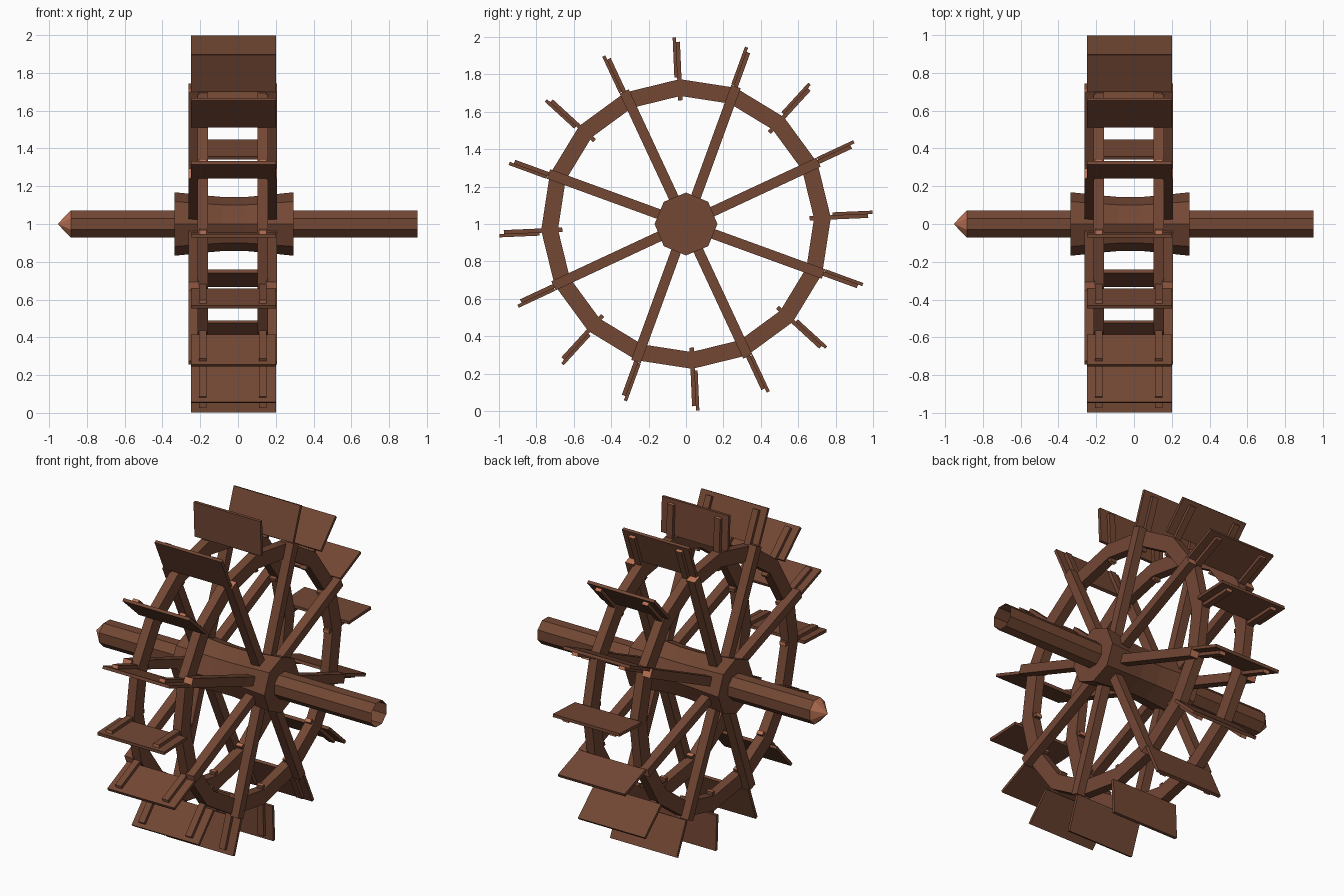
import bpy, bmesh, math
from mathutils import Matrix, Vector

cube = bpy.data.objects.get("Cube")
if cube:
    bpy.data.objects.remove(cube, do_unlink=True)


def material(name, rgb):
    mat = bpy.data.materials.new(name)
    mat.use_nodes = True
    colour = (*rgb, 1.0)
    mat.diffuse_color = colour
    bsdf = mat.node_tree.nodes["Principled BSDF"]
    bsdf.inputs["Base Color"].default_value = colour
    bsdf.inputs["Roughness"].default_value = 0.9
    return mat


BROWN = material("brown wood", (0.17, 0.063, 0.034))
END_GRAIN = material("light end grain", (0.5, 0.17, 0.09))

CENTRE = -0.0285      # middle of the wheel along the axle
AXIS_Z = 1.0
FIRST = math.radians(2.5)
COUNT = 16
STEP = math.tau / COUNT


def finish(bm, name, is_end=None):
    """Turn a bmesh into a mesh, colouring the faces picked by is_end."""
    bmesh.ops.recalc_face_normals(bm, faces=bm.faces)
    bm.normal_update()
    for f in bm.faces:
        f.material_index = int(bool(is_end and is_end(f)))
    mesh = bpy.data.meshes.new(name)
    mesh.materials.append(BROWN)
    mesh.materials.append(END_GRAIN)
    bm.to_mesh(mesh)
    bm.free()
    return mesh


def place(mesh, name, x=0.0, angle=0.0):
    obj = bpy.data.objects.new(name, mesh)
    obj.location = (x, 0, AXIS_Z)
    obj.rotation_euler = (angle, 0, 0)
    bpy.context.scene.collection.objects.link(obj)


def beam(name, width, r_in, r_out, t_in, t_out, end_grain=True):
    """Box pointing along +y (radial), with z as the tangential direction."""
    bm = bmesh.new()
    size = Vector((width, r_out - r_in, t_out - t_in))
    centre = Vector((0, (r_in + r_out) / 2, (t_in + t_out) / 2))
    bmesh.ops.create_cube(bm, size=1, matrix=Matrix.LocRotScale(centre, None, size))
    return finish(bm, name, lambda f: end_grain and abs(f.normal.y) > 0.9)


def lathe(name, profile, sides, phase, closed=False, is_end=None):
    """Sweep (x, radius) points around the x axis."""
    bm = bmesh.new()
    loops = []
    for x, r in profile:
        angles = [phase + math.tau * i / sides for i in range(sides)]
        loops.append([bm.verts.new((x, r * math.cos(a), r * math.sin(a))) for a in angles])
    pairs = list(zip(loops, loops[1:]))
    if closed:
        pairs.append((loops[-1], loops[0]))
    for a, b in pairs:
        for i in range(sides):
            j = (i + 1) % sides
            bm.faces.new((a[i], a[j], b[j], b[i]))
    bmesh.ops.remove_doubles(bm, verts=bm.verts, dist=0.0001)
    return finish(bm, name, is_end)


# Axle: octagonal tube with a pointed, pale tip
axle = lathe("axle", [(0.95, 0.078), (-0.885, 0.078), (-0.955, 0)], 8, math.pi / 8,
             is_end=lambda f: f.calc_center_median().x < -0.89)
place(axle, "axle")

# Hub: octagonal block with a gently waisted middle
hub = lathe("hub", [(-0.335, 0), (-0.335, 0.168), (-0.16, 0.15), (-0.08, 0.143),
                    (0.04, 0.143), (0.12, 0.15), (0.295, 0.168), (0.295, 0)], 8, 0)
place(hub, "hub")

# Shared parts
rim = lathe("rim", [(-0.028, 0.685), (0.028, 0.685), (0.028, 0.775), (-0.028, 0.775)],
            COUNT, FIRST, closed=True)
spoke = beam("spoke", 0.056, 0.05, 0.782, -0.027, 0.027)
arm = beam("paddle_arm", 0.04, 0.662, 0.975, -0.010, 0.013)
board = beam("paddle_board", 0.45, 0.785, 0.999, 0.010, 0.028, end_grain=False)

# Two rims with spokes on their outer faces, and paddle arms through them
for side, label in ((-1, "right"), (1, "left")):
    rim_x = CENTRE + side * 0.1585
    place(rim, f"{label}_rim", rim_x)
    for i in range(COUNT):
        angle = FIRST + i * STEP
        place(arm, f"{label}_paddle_arm_{i + 1}", rim_x, angle)
        if i % 2:
            place(spoke, f"{label}_spoke_{i // 2 + 1}", CENTRE + side * 0.206, angle)

# Paddle boards
for i in range(COUNT):
    place(board, f"paddle_board_{i + 1}", -0.025, FIRST + i * STEP)
